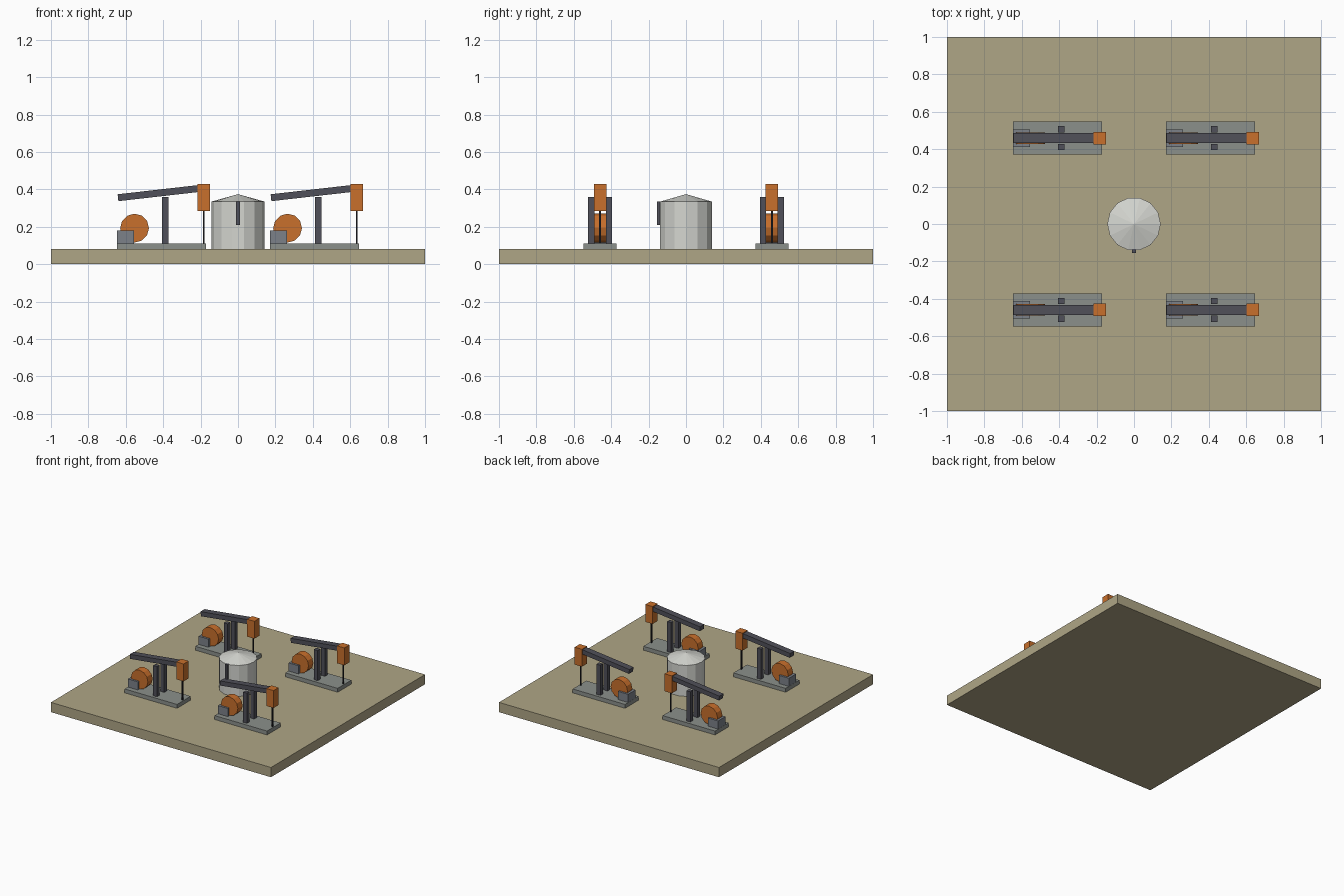
import bpy
from math import radians, pi

if "Cube" in bpy.data.objects:
    bpy.data.objects.remove(bpy.data.objects["Cube"])


def material(name, r, g, b):
    m = bpy.data.materials.new(name)
    m.diffuse_color = (r, g, b, 1)
    m.use_nodes = True
    m.node_tree.nodes["Principled BSDF"].inputs["Base Color"].default_value = m.diffuse_color
    return m


SAND = material("sand", 0.43, 0.38, 0.24)
ORANGE = material("orange_paint", 0.58, 0.16, 0.025)
DARK = material("dark_steel", 0.08, 0.08, 0.10)
BLACK = material("rod_steel", 0.015, 0.015, 0.02)
PLATE = material("base_grey", 0.26, 0.28, 0.26)
MOTOR = material("motor_grey", 0.20, 0.22, 0.25)
TANK = material("tank_white", 0.66, 0.67, 0.63)


def finish(name, mat):
    ob = bpy.context.object
    ob.name = name
    ob.data.materials.append(mat)
    bpy.ops.object.transform_apply(location=False, rotation=True, scale=True)
    return ob


def box(name, mat, loc, size, tilt=0.0):
    bpy.ops.mesh.primitive_cube_add(size=1, location=loc, rotation=(0, tilt, 0))
    bpy.context.object.scale = size
    return finish(name, mat)


def cone(name, mat, loc, sides, r1, r2, depth, rot):
    bpy.ops.mesh.primitive_cone_add(vertices=sides, radius1=r1, radius2=r2,
                                    depth=depth, location=loc, rotation=rot)
    return finish(name, mat)


def pump_jack(cx, cy, tag):
    # skid
    box("pump_base_" + tag, PLATE, (cx, cy, 0.095), (0.476, 0.177, 0.034))
    # twin posts
    for side, label in ((-1, "front"), (1, "back")):
        box(f"post_{label}_{tag}", DARK, (cx + 0.021, cy + side * 0.047, 0.235),
            (0.035, 0.034, 0.25))
    # tilted walking beam, head and rod
    box("walking_beam_" + tag, DARK, (cx - 0.009, cy, 0.381),
        (0.45, 0.053, 0.037), radians(-6.5))
    box("beam_head_" + tag, ORANGE, (cx + 0.226, cy, 0.357), (0.066, 0.066, 0.143))
    box("pump_rod_" + tag, BLACK, (cx + 0.226, cy, 0.195), (0.010, 0.010, 0.20))
    # counterweight wheel and motor
    cone("counterweight_wheel_" + tag, ORANGE, (cx - 0.144, cy, 0.193), 12,
         0.077, 0.077, 0.062, (pi / 2, 0, 0))
    box("motor_" + tag, MOTOR, (cx - 0.192, cy, 0.144), (0.09, 0.095, 0.07))


# ground slab
box("ground_slab", SAND, (0, 0, 0.04), (2, 2, 0.08))

# storage tank with shallow conical roof and ladder
turn = (0, 0, pi / 2)
cone("storage_tank", TANK, (0, 0, 0.2075), 14, 0.142, 0.142, 0.255, turn)
cone("tank_roof", TANK, (0, 0, 0.3545), 14, 0.143, 0.0, 0.04, turn)
box("tank_ladder", DARK, (0, -0.144, 0.273), (0.02, 0.02, 0.126))

# four pump jacks
for x, xn in ((-0.409, "left"), (0.409, "right")):
    for y, yn in ((-0.459, "front"), (0.459, "back")):
        pump_jack(x, y, f"{yn}_{xn}")
